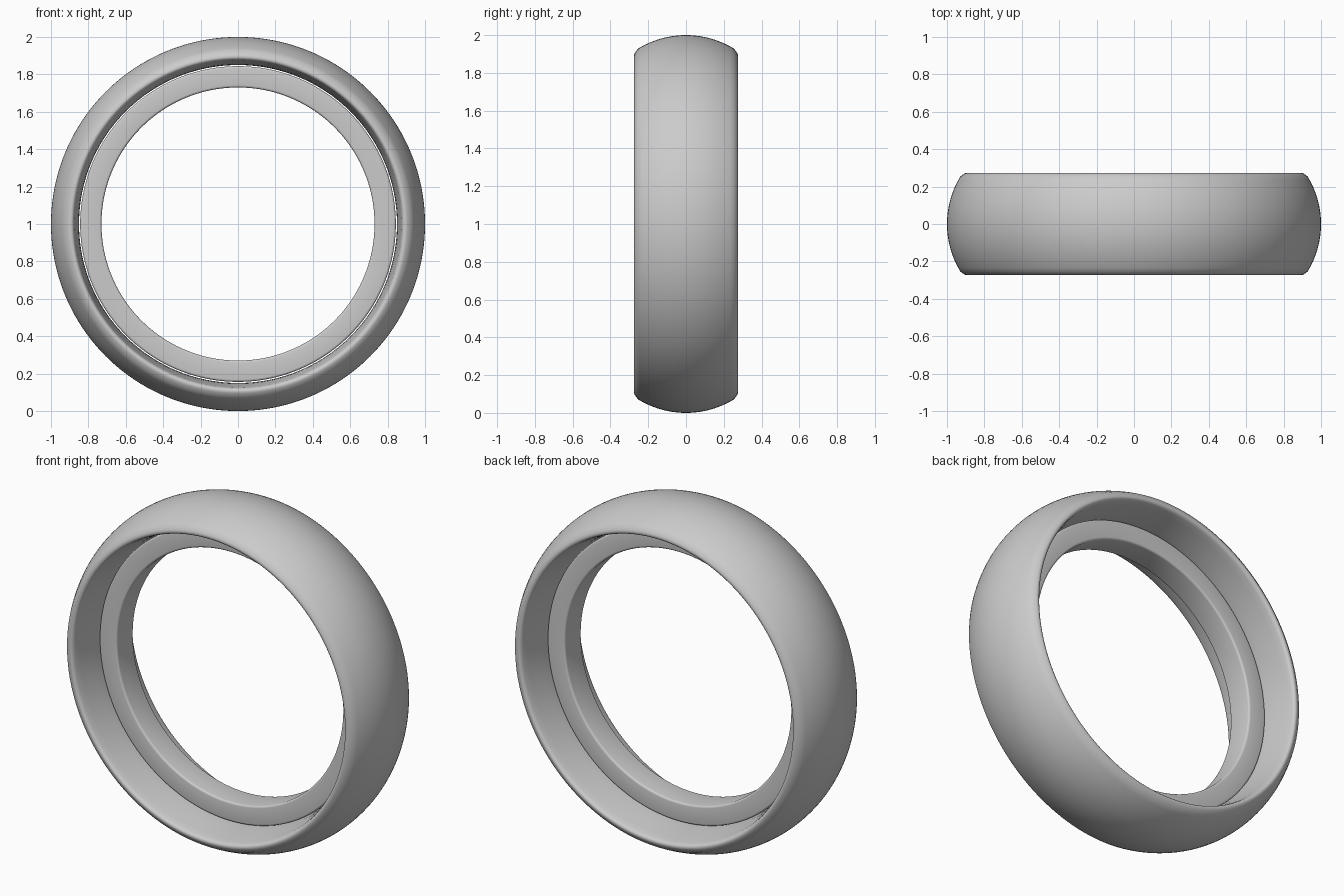
import bpy, bmesh
from math import cos, sin, pi, radians

if "Cube" in bpy.data.objects:
    bpy.data.objects.remove(bpy.data.objects["Cube"])

SEGMENTS = 160


def lathe(name, profile, angle):
    """Spin a closed (y, radius) profile around the y axis at z = 1."""
    bm = bmesh.new()
    rings = []
    for i in range(SEGMENTS):
        a = 2 * pi * i / SEGMENTS
        rings.append([bm.verts.new((r * cos(a), y, 1 + r * sin(a))) for y, r in profile])
    n = len(profile)
    for i in range(SEGMENTS):
        a, b = rings[i], rings[(i + 1) % SEGMENTS]
        for j in range(n):
            k = (j + 1) % n
            bm.faces.new((a[j], a[k], b[k], b[j]))
    bmesh.ops.recalc_face_normals(bm, faces=bm.faces)
    mesh = bpy.data.meshes.new(name)
    bm.to_mesh(mesh)
    bm.free()
    obj = bpy.data.objects.new(name, mesh)
    bpy.context.collection.objects.link(obj)
    bpy.ops.object.select_all(action='DESELECT')
    obj.select_set(True)
    bpy.context.view_layer.objects.active = obj
    bpy.ops.object.shade_smooth_by_angle(angle=radians(angle))
    return obj


def mirrored(half):
    """Close a half profile (y >= 0) by mirroring it across y = 0."""
    return half + [(-y, r) for y, r in reversed(half) if y > 0]


# Outer band: domed tread, rounded lip, flared inner wall
outer = [(0.486 * sin(t), 0.514 + 0.486 * cos(t)) for t in [0.55 * i / 12 for i in range(13)]]
lip = [(0.264, 0.915), (0.271, 0.905), (0.274, 0.896), (0.273, 0.888), (0.268, 0.881)]
inner = [(0.255, 0.876), (0.22, 0.870), (0.17, 0.863), (0.11, 0.855), (0.06, 0.851), (0, 0.850)]
lathe("outer_band", mirrored(outer + lip + inner), 50)

# Recessed inner ring with softened edges
b = 0.012
D, R1, R0 = 0.078, 0.844, 0.73


def corner(y, r, start):
    return [(y + b * cos(start - i * pi / 8), r + b * sin(start - i * pi / 8)) for i in range(5)]


ring = [(0, R1)] + corner(D - b, R1 - b, pi / 2) + corner(D - b, R0 + b, 0) + [(0, R0)]
lathe("inner_ring", mirrored(ring), 50)
